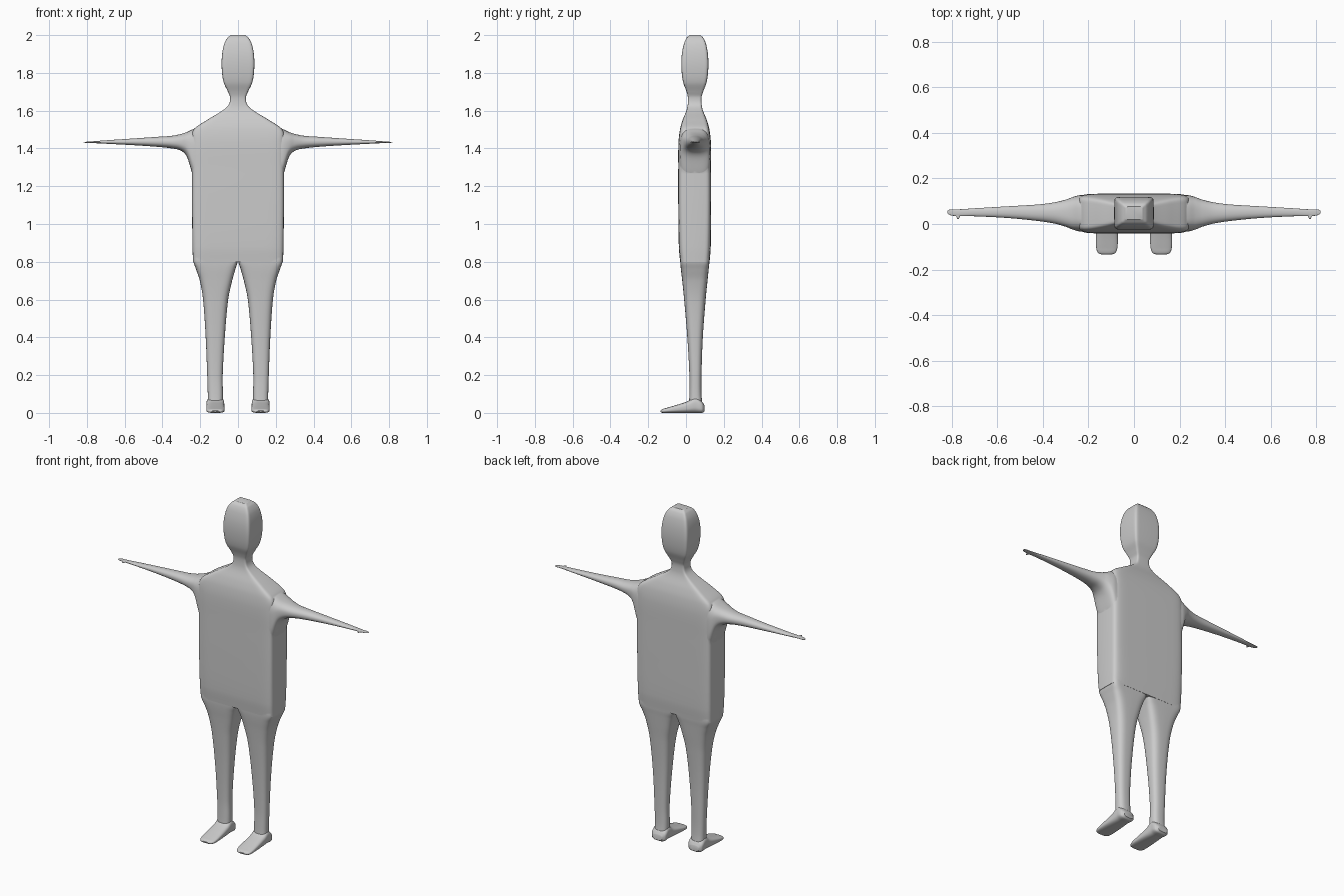
import bpy, bmesh, math

N = 48      # points per cross-section
STEPS = 6   # rings between given sections


def smooth_rows(rows):
    """Hermite interpolation of section rows along their first value."""
    def tangent(i, k):
        a, b = rows[max(i - 1, 0)], rows[min(i + 1, len(rows) - 1)]
        return (b[k] - a[k]) / (b[0] - a[0])
    out = []
    for i in range(len(rows) - 1):
        r0, r1 = rows[i], rows[i + 1]
        h = r1[0] - r0[0]
        for s in range(STEPS):
            t = s / STEPS
            row = [r0[0] + h * t]
            for k in range(1, 6):
                row.append((2*t**3 - 3*t*t + 1) * r0[k] + (t**3 - 2*t*t + t) * h * tangent(i, k)
                           + (3*t*t - 2*t**3) * r1[k] + (t**3 - t*t) * h * tangent(i + 1, k))
            out.append(row)
    return out + [list(rows[-1])]


def loft(name, axis, rows, side=1):
    """Rows are (position, u_min, u_max, v_min, v_max, squareness)."""
    bm = bmesh.new()
    rings = []
    for p, u0, u1, v0, v1, n in smooth_rows(rows):
        ring = []
        for i in range(N):
            a = 2 * math.pi * i / N
            c, s = math.cos(a), math.sin(a)
            u = (u0 + u1) / 2 + (u1 - u0) / 2 * math.copysign(abs(c) ** (2 / n), c)
            v = (v0 + v1) / 2 + (v1 - v0) / 2 * math.copysign(abs(s) ** (2 / n), s)
            x, y, z = {'X': (p, u, v), 'Y': (u, p, v), 'Z': (u, v, p)}[axis]
            ring.append(bm.verts.new((x * side, y, z)))
        rings.append(ring)
    for a, b in zip(rings, rings[1:]):
        for i in range(N):
            j = (i + 1) % N
            bm.faces.new((a[i], a[j], b[j], b[i]))
    bm.faces.new(rings[0])
    bm.faces.new(rings[-1])
    bmesh.ops.recalc_face_normals(bm, faces=bm.faces)
    me = bpy.data.meshes.new(name)
    bm.to_mesh(me)
    bm.free()
    ob = bpy.data.objects.new(name, me)
    bpy.context.collection.objects.link(ob)
    return ob


# torso, neck and head: z, half width, y front, y back, squareness
torso = [(0.80, .238, -.031, .125, 8), (0.88, .241, -.038, .131, 8), (1.10, .243, -.041, .133, 9),
         (1.30, .243, -.041, .133, 9), (1.43, .243, -.040, .132, 9), (1.50, .235, -.032, .124, 9),
         (1.55, .165, -.018, .110, 9), (1.60, .083, .002, .090, 8), (1.63, .050, .009, .083, 8),
         (1.67, .042, .010, .082, 8), (1.70, .053, .003, .091, 9), (1.75, .076, -.015, .109, 10),
         (1.82, .086, -.024, .118, 10), (1.89, .085, -.023, .117, 10), (1.95, .074, -.012, .107, 10),
         (1.985, .056, .003, .092, 10), (2.0, .038, .020, .076, 10)]
body = loft("body", 'Z', [(z, -w, w, f, b, n) for z, w, f, b, n in torso])

# leg: z, x inner, x outer, y front, y back
leg = [(0.03, .080, .160, .015, .088, 2.6), (0.10, .080, .160, .018, .082, 2.6),
       (0.20, .081, .163, .018, .082, 2.6), (0.40, .070, .171, .007, .089, 2.8),
       (0.60, .052, .185, -.010, .104, 3.2), (0.70, .031, .202, -.020, .114, 4),
       (0.76, .014, .222, -.027, .120, 5), (0.80, .002, .236, -.030, .124, 7),
       (0.84, .001, .236, -.030, .124, 7)]

# foot: y, x inner, x outer, z bottom, z top
foot = [(-.135, .100, .140, .006, .012, 2.5), (-.128, .083, .157, .001, .019, 2.8),
        (-.105, .073, .166, 0, .026, 3), (-.05, .071, .168, 0, .042, 3),
        (.01, .072, .167, 0, .062, 3), (.05, .073, .167, 0, .085, 3),
        (.085, .075, .165, 0, .060, 3), (.098, .090, .150, .008, .040, 3)]

# arm: x, y front, y back, z bottom, z top
arm = [(.215, -.034, .127, 1.20, 1.512, 3.5), (.243, -.032, .126, 1.27, 1.500, 3.2),
       (.27, -.024, .118, 1.355, 1.487, 2.8), (.30, -.012, .107, 1.387, 1.477, 2.5),
       (.35, .002, .095, 1.400, 1.467, 2.2), (.42, .013, .086, 1.408, 1.462, 2.2),
       (.55, .026, .078, 1.417, 1.453, 2.2), (.70, .034, .069, 1.425, 1.443, 2.2),
       (.78, .035, .064, 1.429, 1.437, 2.2), (.808, .039, .064, 1.430, 1.435, 2.2),
       (.819, .046, .059, 1.431, 1.434, 2.2)]

# thumb: y, x range, z range
thumb = [(.021, .771, .776, 1.431, 1.434, 2), (.030, .766, .780, 1.430, 1.436, 2),
         (.045, .760, .790, 1.430, 1.436, 2)]

# join every limb to the body as one skin
for side, word in ((1, "left"), (-1, "right")):
    for part, axis, rows in (("leg", 'Z', leg), ("foot", 'Y', foot),
                             ("arm", 'X', arm), ("thumb", 'Y', thumb)):
        limb = loft(word + "_" + part, axis, rows, side)
        mod = body.modifiers.new("join", 'BOOLEAN')
        mod.operation = 'UNION'
        mod.solver = 'EXACT'
        mod.object = limb
        bpy.context.view_layer.objects.active = body
        bpy.ops.object.modifier_apply(modifier=mod.name)
        bpy.data.objects.remove(limb)

bpy.ops.object.select_all(action='DESELECT')
body.select_set(True)
bpy.context.view_layer.objects.active = body
bpy.ops.object.shade_smooth_by_angle(angle=math.radians(35))
